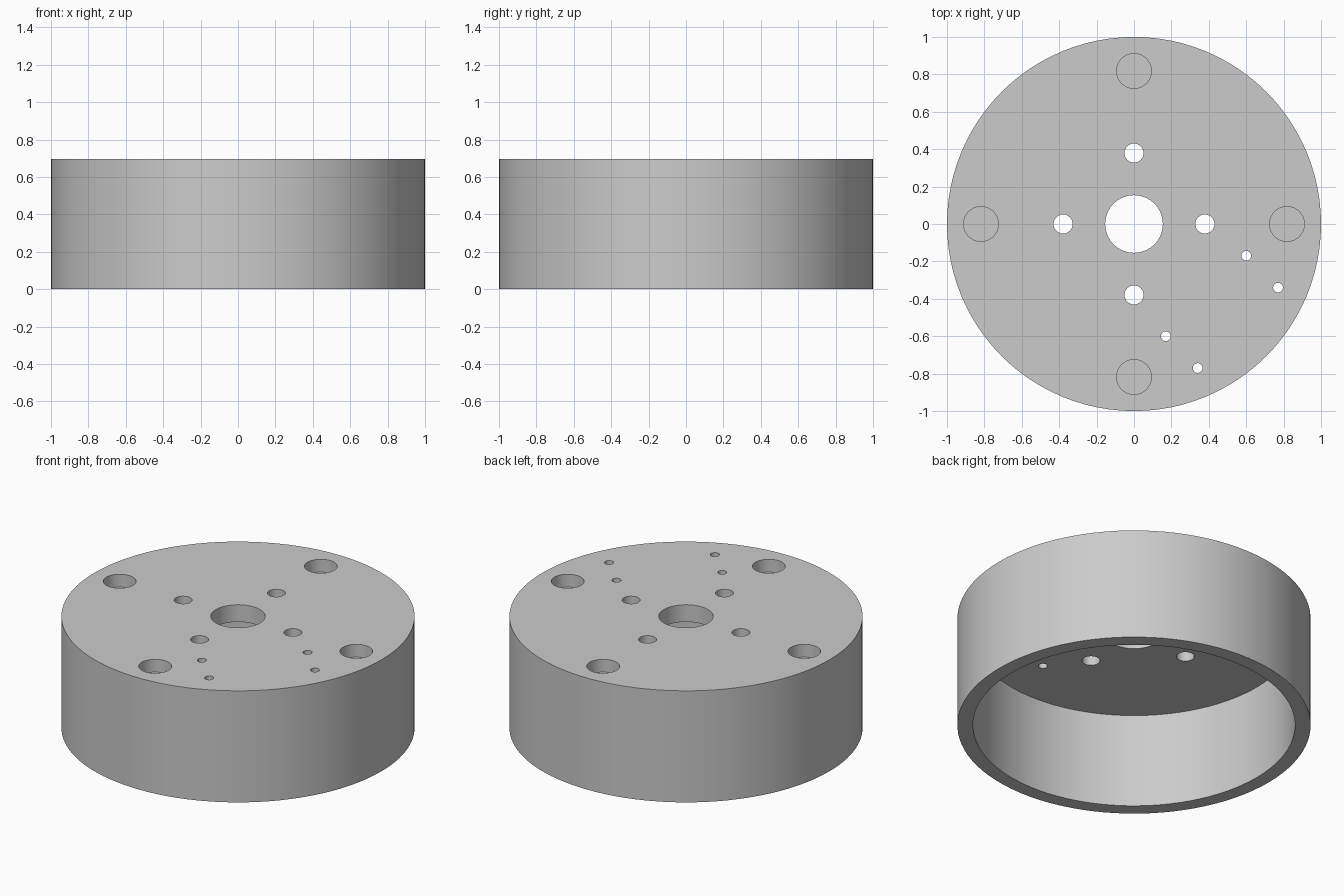
import bpy
import bmesh
from math import cos, sin, pi
from mathutils import Matrix

RADIUS, HEIGHT = 1.0, 0.697
WALL_INNER, PLATE = 0.912, 0.107
POCKET_DEPTH = 0.08

cube = bpy.data.objects.get("Cube")
if cube:
    bpy.data.objects.remove(cube, do_unlink=True)

grey = bpy.data.materials.new("machined_grey")
grey.use_nodes = True
colour = (0.6, 0.6, 0.6, 1)
grey.diffuse_color = colour
grey.node_tree.nodes["Principled BSDF"].inputs["Base Color"].default_value = colour


def cylinders(name, places, z0, z1, segments):
    """One object holding upright cylinders, each given as (x, y, radius)."""
    bm = bmesh.new()
    for x, y, r in places:
        bmesh.ops.create_cone(
            bm, cap_ends=True, segments=segments, radius1=r, radius2=r,
            depth=z1 - z0, matrix=Matrix.Translation((x, y, (z0 + z1) / 2)))
    mesh = bpy.data.meshes.new(name)
    bm.to_mesh(mesh)
    bm.free()
    mesh.materials.append(grey)
    obj = bpy.data.objects.new(name, mesh)
    bpy.context.collection.objects.link(obj)
    return obj


def cross(distance, r):
    """Four circles on the axes at one distance from the centre."""
    return [(distance * cos(i * pi / 2), distance * sin(i * pi / 2), r) for i in range(4)]


# Round cap body
body = cylinders("round_cap", [(0, 0, RADIUS)], 0, HEIGHT, 96)

# Cavity open at the bottom, bore and bolt holes, pin holes, blind pockets
pins = [(0.6, -0.17), (0.77, -0.34)]
pin_holes = [(x, y, 0.026) for x, y in pins] + [(-y, -x, 0.026) for x, y in pins]
ceiling = HEIGHT - PLATE
above = HEIGHT + 0.1
cutters = [
    cylinders("cavity_cutter", [(0, 0, WALL_INNER)], -0.1, ceiling, 96),
    cylinders("bore_cutter", [(0, 0, 0.154)], ceiling - 0.1, above, 64),
    cylinders("bolt_hole_cutter", cross(0.379, 0.051), ceiling - 0.1, above, 32),
    cylinders("pin_hole_cutter", pin_holes, ceiling - 0.1, above, 24),
    cylinders("pocket_cutter", cross(0.818, 0.093), HEIGHT - POCKET_DEPTH, above, 48),
]
for cutter in cutters:
    cutter.hide_render = True
    cut = body.modifiers.new(cutter.name, "BOOLEAN")
    cut.operation = "DIFFERENCE"
    cut.solver = "EXACT"
    cut.object = cutter

# Bake the cuts, then drop the cutters
bpy.context.view_layer.update()
evaluated = body.evaluated_get(bpy.context.evaluated_depsgraph_get())
finished = bpy.data.meshes.new_from_object(evaluated)
body.modifiers.clear()
body.data = finished
for cutter in cutters:
    bpy.data.objects.remove(cutter, do_unlink=True)

# Smooth round walls with crisp rims
bpy.ops.object.select_all(action="DESELECT")
body.select_set(True)
bpy.context.view_layer.objects.active = body
bpy.ops.object.shade_smooth_by_angle(angle=pi / 6)
